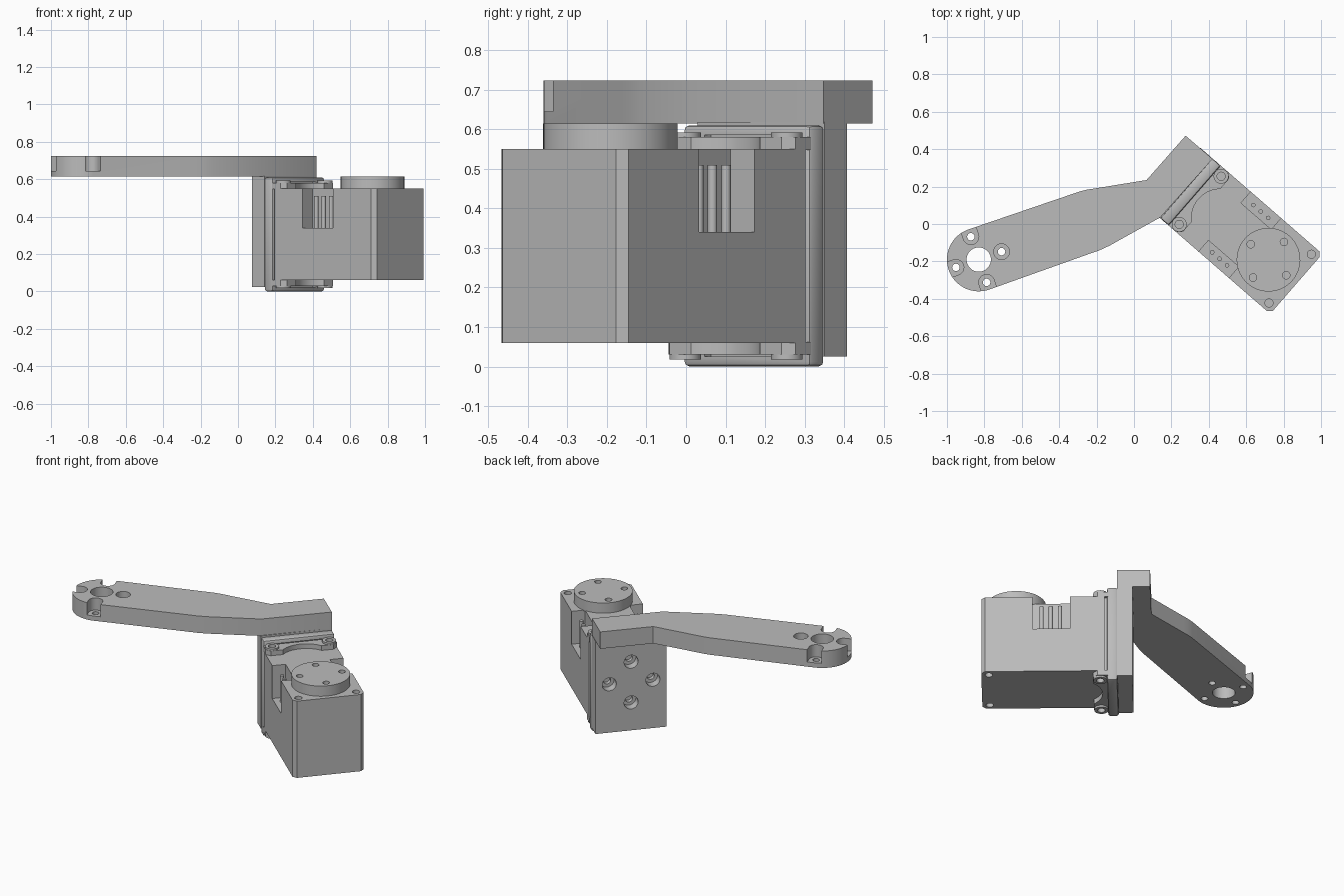
import bpy, bmesh
from math import sin, cos, pi, radians

cube = bpy.data.objects.get("Cube")
if cube:
    bpy.data.objects.remove(cube)

GREY = bpy.data.materials.new("light grey")
GREY.use_nodes = True
GREY.diffuse_color = (0.5, 0.5, 0.5, 1)
GREY.node_tree.nodes["Principled BSDF"].inputs["Base Color"].default_value = (0.5, 0.5, 0.5, 1)

TURN = radians(-41)          # heading of the motor's long axis
V0, V1 = 0.115, 0.54         # sides of the motor
VM = (V0 + V1) / 2


def prism(name, outline, z0, z1):
    """Extrude a flat outline upward."""
    bm = bmesh.new()
    low = [bm.verts.new((x, y, z0)) for x, y in outline]
    high = [bm.verts.new((x, y, z1)) for x, y in outline]
    bm.faces.new(low[::-1])
    bm.faces.new(high)
    n = len(low)
    for i in range(n):
        j = (i + 1) % n
        bm.faces.new((low[i], low[j], high[j], high[i]))
    bmesh.ops.recalc_face_normals(bm, faces=bm.faces)
    mesh = bpy.data.meshes.new(name)
    bm.to_mesh(mesh)
    bm.free()
    mesh.materials.append(GREY)
    obj = bpy.data.objects.new(name, mesh)
    bpy.context.collection.objects.link(obj)
    return obj


def box(name, x0, x1, y0, y1, z0, z1):
    return prism(name, [(x0, y0), (x1, y0), (x1, y1), (x0, y1)], z0, z1)


def arc(cx, cy, r, a0=0, a1=2 * pi, n=32):
    full = abs(a1 - a0 - 2 * pi) < 1e-6
    steps = n if full else n - 1
    return [(cx + r * cos(a0 + (a1 - a0) * i / steps),
             cy + r * sin(a0 + (a1 - a0) * i / steps)) for i in range(n)]


def disc(name, x, y, r, z0, z1, n=32):
    return prism(name, arc(x, y, r, n=n), z0, z1)


def chamfered(name, x0, x1, y0, y1, z0, z1, c, both=True):
    """Box with its far corners cut, and the near ones too if both."""
    d = c if both else 0
    pts = [(x0 + d, y0), (x1 - c, y0), (x1, y0 + c), (x1, y1 - c), (x1 - c, y1), (x0 + d, y1)]
    if both:
        pts += [(x0, y1 - d), (x0, y0 + d)]
    return prism(name, pts, z0, z1)


def cut(obj, cutters):
    for c in cutters:
        m = obj.modifiers.new("cut", "BOOLEAN")
        m.operation, m.solver, m.object = "DIFFERENCE", "EXACT", c
    bpy.context.view_layer.update()
    dg = bpy.context.evaluated_depsgraph_get()
    mesh = bpy.data.meshes.new_from_object(obj.evaluated_get(dg))
    obj.modifiers.clear()
    obj.data = mesh
    for c in cutters:
        bpy.data.objects.remove(c)


def finish(obj, turned=True):
    bpy.ops.object.select_all(action="DESELECT")
    obj.select_set(True)
    bpy.context.view_layer.objects.active = obj
    bpy.ops.object.shade_smooth_by_angle(angle=radians(25))
    if turned:
        obj.rotation_euler.z = TURN


# Motor body with side sockets and corner screw holes
body = chamfered("motor_body", 0.16, 0.865, V0, V1, 0.06, 0.55, 0.022, False)
holes = []
for a, b in ((V0 - 0.05, V0 + 0.08), (V1 - 0.08, V1 + 0.05)):
    holes.append(box("socket", 0.358, 0.572, a, b, 0.34, 0.6))
for v in (V0 + 0.04, V1 - 0.04):
    for z0, z1 in ((0.0, 0.12), (0.49, 0.6)):
        holes.append(disc("screw", 0.822, v, 0.022, z0, z1, 20))
cut(body, holes)
finish(body)

# Connector pins standing in the sockets
for side, v in (("right", V0 + 0.045), ("left", V1 - 0.045)):
    for i in range(3):
        finish(disc(f"{side}_pin_{i + 1}", 0.415 + 0.0525 * i, v, 0.012, 0.335, 0.51, 16))

# Round output horn
horn = disc("output_horn", 0.668, VM, 0.17, 0.545, 0.615, 64)
cut(horn, [disc("hole", 0.668 + 0.126 * cos(i * pi / 2), VM + 0.126 * sin(i * pi / 2),
                0.02, 0.56, 0.7, 20) for i in range(4)])
finish(horn)

# Holder plate behind the motor, with a hollow at each end
holder = box("holder_plate", 0.085, 0.145, V0, V1, 0.0, 0.61)
bevel = holder.modifiers.new("bevel", "BEVEL")
bevel.width, bevel.segments = 0.012, 2
cut(holder, [box("hollow", 0.12, 0.2, VM - 0.14, VM + 0.14, z, z + 0.03) for z in (0.025, 0.555)])
finish(holder)
finish(box("motor_collar", 0.14, 0.165, V0 + 0.015, V1 - 0.015, 0.06, 0.55))

# Screw ears above and below the motor, with a round cut-out between
for name, z0, z1, b0, b1 in (("upper", 0.548, 0.58, 0.57, 0.592), ("lower", 0.03, 0.062, 0.018, 0.04)):
    ears = chamfered(f"{name}_ears", 0.14, 0.225, V0, V1, z0, z1, 0.025, False)
    spots = [V0 + 0.042, V1 - 0.042]
    cut(ears, [disc("arc", 0.328, VM, 0.155, -0.1, 0.8, 64)]
        + [disc("hole", 0.184, v, 0.022, -0.1, 0.8, 20) for v in spots])
    finish(ears)
    for side, v in zip(("right", "left"), spots):
        boss = disc(f"{name}_{side}_boss", 0.184, v, 0.04, b0, b1)
        cut(boss, [disc("hole", 0.184, v, 0.022, -0.1, 0.8, 20)])
        finish(boss)

# Mounting plate with four counterbored bolt holes
plate = box("mounting_plate", 0.0, 0.088, V0, V1, 0.025, 0.618)
bores = []
for i in range(4):
    v, z = VM + 0.13 * cos(i * pi / 2), 0.333 + 0.13 * sin(i * pi / 2)
    for r, depth in ((0.042, 0.055), (0.022, 0.08)):
        d = disc("bore", 0, 0, r, -0.05, depth, 24)
        d.rotation_euler.y = pi / 2
        d.location = (0, v, z)
        bores.append(d)
cut(plate, bores)
finish(plate)

# Long arm with a round end
CX, CY, R, LEAN = -0.83, -0.19, 0.17, radians(19)
outline = arc(CX, CY, R, pi / 2 + LEAN, 1.5 * pi + LEAN, 40)
outline += [(-0.24, -0.16), (-0.185, -0.141), (-0.133, -0.117), (0.14, 0.035),
            (0.42, 0.348), (0.276, 0.472), (0.067, 0.235), (-0.21, 0.19),
            (-0.25, 0.184), (-0.29, 0.174)]
arm = prism("arm", outline, 0.615, 0.723)
cutters = [disc("centre", CX, CY, 0.065, 0.5, 0.8, 40)]
for i in range(4):
    a = LEAN + i * pi / 2
    x, y = CX + 0.129 * cos(a), CY + 0.129 * sin(a)
    cutters.append(disc("bolt", x, y, 0.02, 0.5, 0.8, 20))
    if i == 0:
        cutters.append(disc("counterbore", x, y, 0.042, 0.645, 0.8))
    else:
        # counterbore running out through the edge
        slot = arc(0, 0, 0.042, pi / 2, 1.5 * pi, 20) + [(0.1, -0.042), (0.1, 0.042)]
        s = prism("slot", slot, 0.645, 0.8)
        s.location, s.rotation_euler.z = (x, y, 0), a
        cutters.append(s)
cut(arm, cutters)
finish(arm, False)
